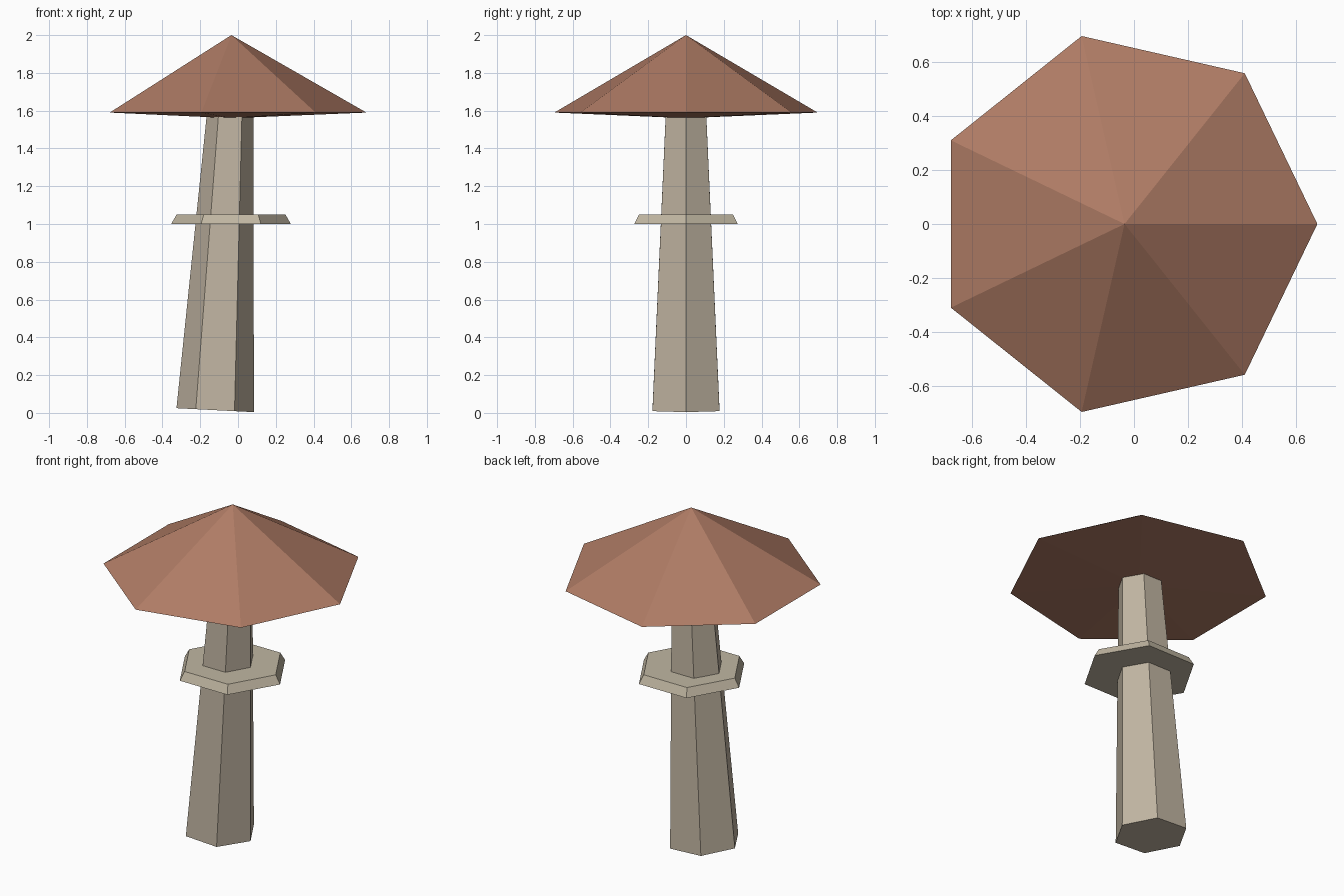
import bpy, bmesh, math

if "Cube" in bpy.data.objects:
    bpy.data.objects.remove(bpy.data.objects["Cube"])


def material(name, color):
    m = bpy.data.materials.new(name)
    m.diffuse_color = (*color, 1)
    m.use_nodes = True
    m.node_tree.nodes["Principled BSDF"].inputs["Base Color"].default_value = m.diffuse_color
    return m


cap_mat = material("terracotta", (0.43, 0.20, 0.13))
stem_mat = material("warm_stone", (0.53, 0.46, 0.36))
ring_mat = material("pale_stone", (0.53, 0.47, 0.36))


def lathe(name, profile, sides, mat, location, tilt=0.0):
    """Revolve (radius, z) points into a faceted solid; radius 0 makes a tip."""
    bm = bmesh.new()
    rows = []
    for r, z in profile:
        n = sides if r > 0 else 1
        rows.append([bm.verts.new((r * math.cos(math.tau * i / sides),
                                   r * math.sin(math.tau * i / sides), z))
                     for i in range(n)])
    for a, b in zip(rows, rows[1:]):
        for i in range(sides):
            j = (i + 1) % sides
            corners = [a[i % len(a)], a[j % len(a)], b[j % len(b)], b[i % len(b)]]
            bm.faces.new(list(dict.fromkeys(corners)))
    # Flat ends
    for row in (rows[0], rows[-1]):
        if len(row) > 1:
            bm.faces.new(row)
    bmesh.ops.recalc_face_normals(bm, faces=bm.faces[:])
    mesh = bpy.data.meshes.new(name)
    bm.to_mesh(mesh)
    bm.free()
    mesh.materials.append(mat)
    obj = bpy.data.objects.new(name, mesh)
    obj.location = location
    obj.rotation_euler.y = tilt
    bpy.context.collection.objects.link(obj)
    return obj


# Leaning, tapered six-sided stem
lathe("stem", [(0.205, 0), (0.123, 1.58)], 6, stem_mat, (-0.121, 0, 0.0145), 0.051)

# Bevelled collar around the stem
lathe("collar", [(0.317, 1.0), (0.288, 1.05)], 6, ring_mat, (-0.037, 0, 0))

# Seven-sided cap with a shallow pointed underside
lathe("cap", [(0, 1.56), (0.715, 1.59), (0, 2.0)], 7, cap_mat, (-0.035, 0, 0))
